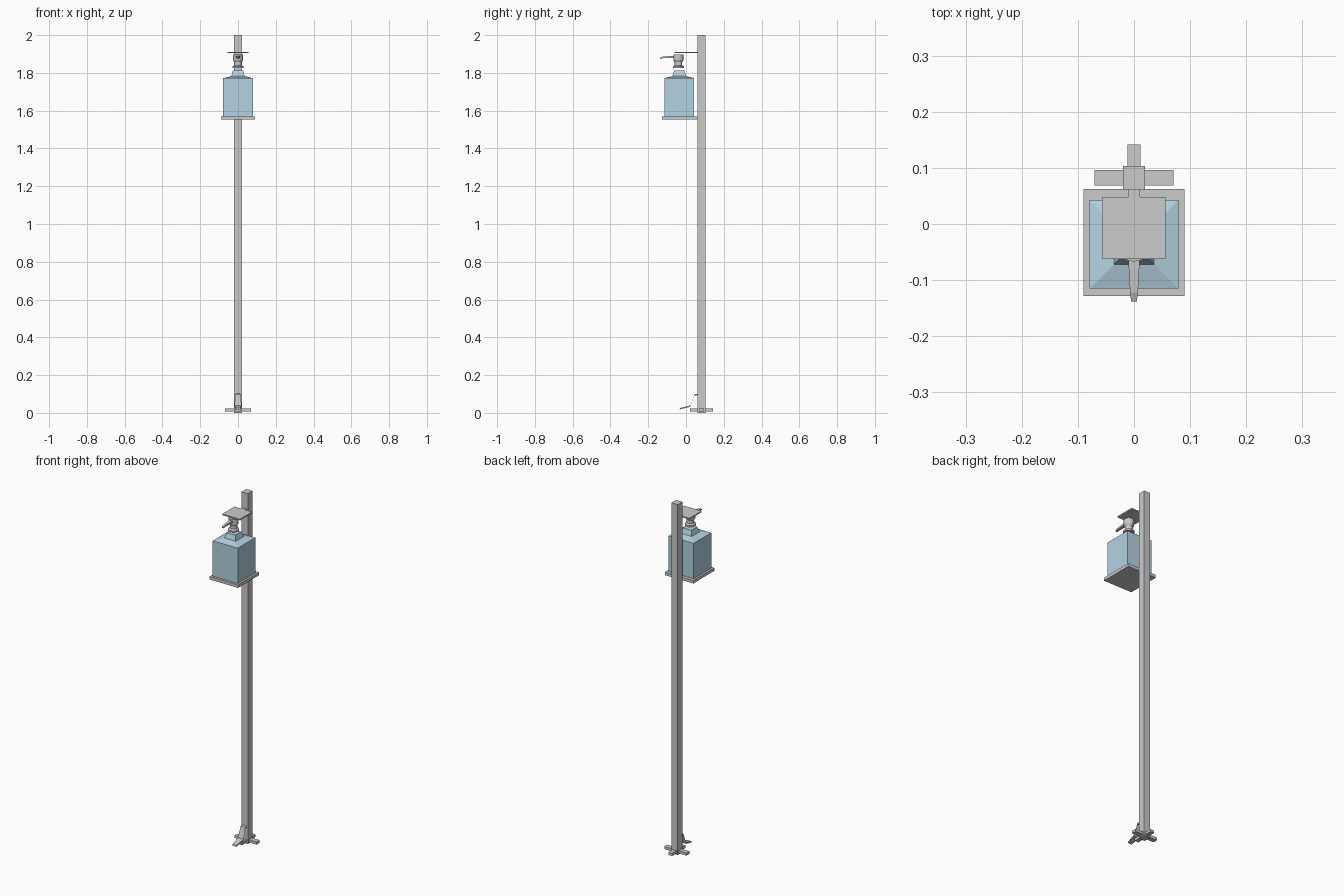
import bpy, bmesh, math

if "Cube" in bpy.data.objects:
    bpy.data.objects.remove(bpy.data.objects["Cube"])

def finish(name, bm, mat=None):
    bmesh.ops.recalc_face_normals(bm, faces=bm.faces)
    me = bpy.data.meshes.new(name)
    bm.to_mesh(me)
    bm.free()
    ob = bpy.data.objects.new(name, me)
    bpy.context.collection.objects.link(ob)
    if mat:
        me.materials.append(mat)
    return ob

def loft(name, rings, mat=None):
    """Skin equal-length rings of points and cap both ends."""
    bm = bmesh.new()
    vs = [[bm.verts.new(p) for p in r] for r in rings]
    n = len(vs[0])
    for a, b in zip(vs, vs[1:]):
        for i in range(n):
            bm.faces.new((a[i], a[(i + 1) % n], b[(i + 1) % n], b[i]))
    bm.faces.new(vs[0])
    bm.faces.new(vs[-1])
    return finish(name, bm, mat)

def rect(hx, y0, y1, z, cx=0):
    return [(cx - hx, y0, z), (cx + hx, y0, z), (cx + hx, y1, z), (cx - hx, y1, z)]

def box(name, hx, y0, y1, z0, z1, cx=0):
    return loft(name, [rect(hx, y0, y1, z0, cx), rect(hx, y0, y1, z1, cx)])

def lathe(name, profile, cy, n=16):
    return loft(name, [[(r * math.cos(2 * math.pi * i / n), cy + r * math.sin(2 * math.pi * i / n), z)
                        for i in range(n)] for r, z in profile])

glass = bpy.data.materials.new("bottle_glass")
glass.diffuse_color = (0.45, 0.65, 0.75, 0.6)
glass.use_nodes = True
glass.node_tree.nodes["Principled BSDF"].inputs["Base Color"].default_value = glass.diffuse_color

# Post and cross feet
box("post", 0.02, 0.061, 0.103, 0, 2)
for s in (-1, 1):
    box("side_foot", 0.025, 0.069, 0.096, 0.007, 0.022, s * 0.045)
box("front_foot", 0.012, 0.02, 0.061, 0.007, 0.022)
box("back_foot", 0.012, 0.103, 0.142, 0.007, 0.022)

# Foot pedal: bent strip
path = [(0.061, 0.098, 0.011), (0.042, 0.095, 0.015), (0.022, 0.036, 0.018), (-0.034, 0.022, 0.012)]
loft("foot_pedal", [[(-w, y, z - 0.004), (w, y, z - 0.004), (w, y + 0.003, z + 0.004), (-w, y + 0.003, z + 0.004)]
                    for y, z, w in path])

# Bottle shelf
box("shelf", 0.09, -0.128, 0.062, 1.553, 1.57)

# Bottle: square body, shallow shoulder, tapered neck, with inner wall
CY = -0.036
def square(h, z):
    return rect(h, CY - h, CY + h, z)
loft("bottle", [square(0.079, 1.57), square(0.079, 1.772), square(0.036, 1.783),
                square(0.027, 1.812)], glass)
loft("bottle_contents", [square(0.066, 1.577), square(0.066, 1.768)], glass)

# Pump: collar, waist and head
PY = -0.04
lathe("pump_collar", [(0.029, 1.826), (0.029, 1.834), (0.021, 1.84)], PY)
lathe("pump_waist", [(0.02, 1.84), (0.02, 1.857)], PY)
lathe("pump_head", [(0.021, 1.857), (0.027, 1.868), (0.027, 1.898)], PY)

# Spout: tapered and slightly drooping
loft("spout", [[(-w, y, z - h), (w, y, z - h), (w, y, z + h), (-w, y, z + h)]
               for y, z, w, h in ((-0.05, 1.885, 0.011, 0.007), (-0.122, 1.882, 0.007, 0.004),
                                  (-0.138, 1.877, 0.005, 0.003))])

# Press plate and its arm from the post
box("press_plate", 0.056, -0.062, 0.048, 1.904, 1.911)
box("press_arm", 0.011, 0.048, 0.065, 1.904, 1.911)
